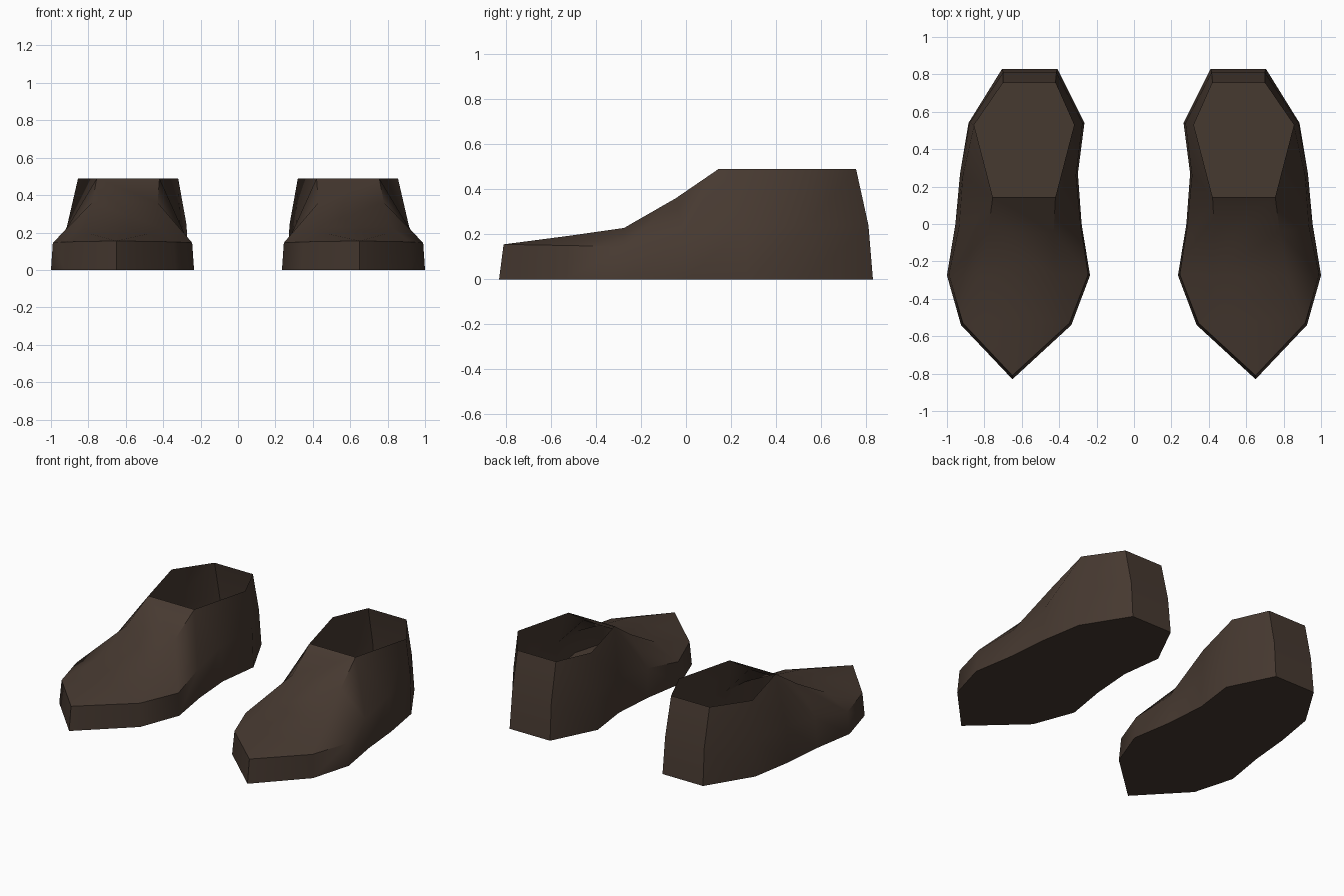
import bpy, bmesh, math

if "Cube" in bpy.data.objects:
    bpy.data.objects.remove(bpy.data.objects["Cube"])

leather = bpy.data.materials.new("dark brown leather")
leather.diffuse_color = (0.062, 0.041, 0.030, 1)
leather.use_nodes = True
leather.node_tree.nodes["Principled BSDF"].inputs["Base Color"].default_value = leather.diffuse_color

# Cross-sections from toe to heel: (inner x, outer x, y, z)
sole = [(.65, .65, -.83, 0), (.335, .925, -.54, 0), (.235, 1.0, -.275, 0), (.28, .955, 0, 0),
        (.30, .93, .27, 0), (.265, .885, .54, 0), (.41, .705, .83, 0)]
welt = [(.65, .65, -.81, .155), (.345, .915, -.53, .15), (.245, .99, -.27, .145), (.285, .935, -.01, .19),
        (.31, .915, .26, .23), (.275, .88, .54, .24), (.415, .70, .81, .24)]
upper = [None, (.48, .79, -.52, .193), (.42, .82, -.275, .228), (.43, .78, -.045, .36),
         (.42, .755, .145, .49), (.32, .855, .53, .49), (.42, .70, .755, .49)]


def build_shoe(name, sign):
    bm = bmesh.new()

    def ring(rows):
        pairs = []
        for r in rows:
            a, b, y, z = r
            v = bm.verts.new((sign * a, y, z))
            pairs.append((v, v if a == b else bm.verts.new((sign * b, y, z))))
        return pairs

    def face(*vs):
        unique = list(dict.fromkeys(vs))
        if len(unique) > 2:
            bm.faces.new(unique)

    s, w = ring(sole), ring(welt)
    u = [w[0]] + ring(upper[1:])
    # side walls and instep flanks
    for side in (0, 1):
        for i in range(6):
            face(s[i][side], s[i + 1][side], w[i + 1][side], w[i][side])
            face(w[i][side], w[i + 1][side], u[i + 1][side], u[i][side])
    # top of the foot, up to the open collar
    for i in range(4):
        face(u[i][0], u[i + 1][0], u[i + 1][1], u[i][1])
    # back of the heel
    face(s[6][0], s[6][1], w[6][1], w[6][0])
    face(w[6][0], w[6][1], u[6][1], u[6][0])
    # flat sole
    face(*[p[0] for p in s], *[p[1] for p in reversed(s)])
    bmesh.ops.recalc_face_normals(bm, faces=bm.faces)
    for f in bm.faces:
        f.smooth = True
    me = bpy.data.meshes.new(name)
    bm.to_mesh(me)
    bm.free()
    me.set_sharp_from_angle(angle=math.radians(50))
    me.materials.append(leather)
    bpy.context.collection.objects.link(bpy.data.objects.new(name, me))


build_shoe("right_shoe", 1)
build_shoe("left_shoe", -1)
